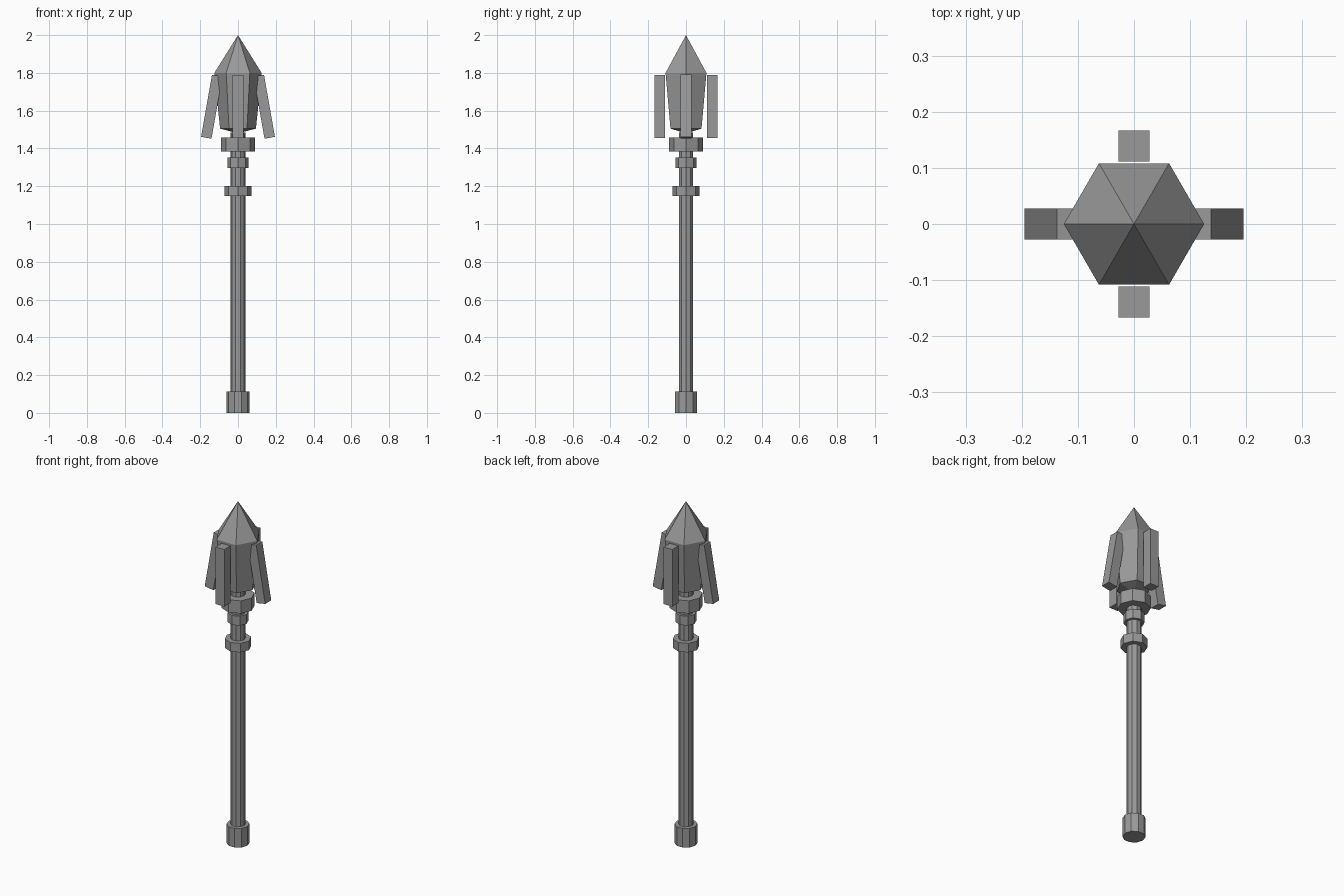
import bpy, math

if "Cube" in bpy.data.objects:
    bpy.data.objects.remove(bpy.data.objects["Cube"])

grey = bpy.data.materials.new("stone grey")
grey.diffuse_color = (0.32, 0.32, 0.32, 1)
grey.use_nodes = True
grey.node_tree.nodes["Principled BSDF"].inputs["Base Color"].default_value = grey.diffuse_color


def finish(name):
    ob = bpy.context.object
    ob.name = name
    ob.data.materials.append(grey)
    return ob


def prism(name, sides, z0, z1, r0, r1=None):
    """Upright prism or cone with a corner pointing along +x."""
    r1 = r0 if r1 is None else r1
    bpy.ops.mesh.primitive_cone_add(vertices=sides, radius1=r0, radius2=r1,
                                    depth=z1 - z0, location=(0, 0, (z0 + z1) / 2))
    ob = finish(name)
    # the primitive starts its first corner on +y
    for v in ob.data.vertices:
        v.co.x, v.co.y = v.co.y, -v.co.x
    return ob


# Handle and pommel
prism("shaft", 10, 0.0, 1.485, 0.04)
prism("pommel", 10, 0.0, 0.112, 0.061)

# Collars
prism("lower_collar", 8, 1.147, 1.20, 0.071)
prism("middle_collar", 8, 1.297, 1.352, 0.056)
prism("upper_collar", 8, 1.383, 1.457, 0.089)

# Crystal head: shallow underside, flared body, pointed tip
rings = [(0.095, 1.505), (0.125, 1.80)]
verts = [(r * math.cos(math.radians(60 * i)), r * math.sin(math.radians(60 * i)), z)
         for r, z in rings for i in range(6)] + [(0, 0, 1.48), (0, 0, 2.0)]
faces = []
for i in range(6):
    j = (i + 1) % 6
    faces += [(12, j, i), (i, j, 6 + j, 6 + i), (6 + i, 6 + j, 13)]
mesh = bpy.data.meshes.new("crystal_head")
mesh.from_pydata(verts, [], faces)
mesh.materials.append(grey)
bpy.context.collection.objects.link(bpy.data.objects.new("crystal_head", mesh))

# Four prongs: the side pair leans in at the top, the front and back pair is upright
for name, x, y in (("right", 1, 0), ("left", -1, 0), ("front", 0, -1), ("back", 0, 1)):
    bpy.ops.mesh.primitive_cube_add(size=1, location=(0.139 * x, 0.139 * y, 1.621),
                                    rotation=(0, math.radians(-10 * x), 0))
    finish(name + "_prong").scale = (0.056, 0.056, 0.334)
